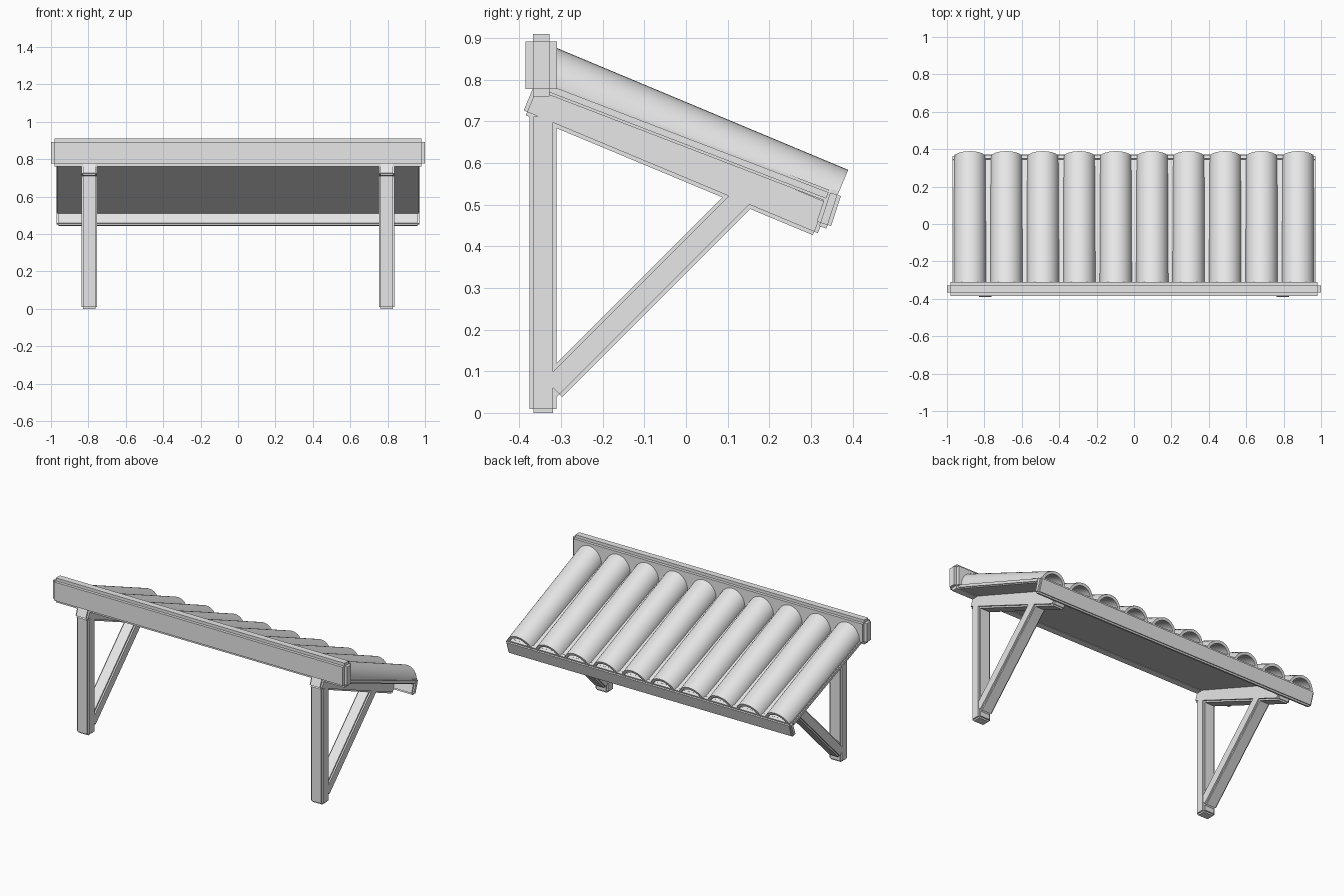
import bpy
import bmesh
import math
from mathutils import Vector

cube = bpy.data.objects.get("Cube")
if cube:
    bpy.data.objects.remove(cube, do_unlink=True)

# One light grey for the whole awning
LIGHT = bpy.data.materials.new("light grey")
LIGHT.use_nodes = True
LIGHT.diffuse_color = (0.8, 0.8, 0.8, 1)
LIGHT.node_tree.nodes["Principled BSDF"].inputs["Base Color"].default_value = (0.8, 0.8, 0.8, 1)


def add_object(name, mesh, location, tilt=0):
    obj = bpy.data.objects.new(name, mesh)
    obj.location = location
    obj.rotation_euler.x = math.radians(tilt)
    bpy.context.collection.objects.link(obj)
    return obj


def beam(name, location, size, tilt=0, notch=0.009):
    """Box with square-notched edges, tilted about the x axis."""
    mesh = bpy.data.meshes.new(name)
    bm = bmesh.new()
    bmesh.ops.create_cube(bm, size=1)
    bmesh.ops.scale(bm, vec=Vector(size), verts=bm.verts)
    bm.to_mesh(mesh)
    bm.free()
    mesh.materials.append(LIGHT)
    obj = add_object(name, mesh, location, tilt)
    bevel = obj.modifiers.new("notched edges", "BEVEL")
    bevel.width = notch
    bevel.segments = 2
    bevel.profile = 0


def tile_mesh(radius, wall, length, steps=20):
    """Hollow half-round tile running along +y."""
    bm = bmesh.new()
    angles = [math.pi * i / steps for i in range(steps + 1)]
    ring = [(radius, a) for a in angles] + [(radius - wall, a) for a in reversed(angles)]
    ends = [[bm.verts.new((r * math.cos(a), y, r * math.sin(a))) for r, a in ring]
            for y in (0, length)]
    count = len(ring)
    for i in range(count):
        j = (i + 1) % count
        bm.faces.new((ends[0][i], ends[0][j], ends[1][j], ends[1][i]))
    # End caps as strips of quads between the outer and inner arc
    for end in ends:
        for i in range(steps):
            bm.faces.new((end[i], end[i + 1], end[count - 2 - i], end[count - 1 - i]))
    bmesh.ops.recalc_face_normals(bm, faces=bm.faces)
    mesh = bpy.data.meshes.new("roof_tile")
    bm.to_mesh(mesh)
    bm.free()
    mesh.materials.append(LIGHT)
    return mesh


# Wall brackets: post, sloping rafter and diagonal brace
for side, x in (("left", 0.796), ("right", -0.796)):
    beam(f"{side}_post", (x, -0.343, 0.36), (0.084, 0.065, 0.72))
    beam(f"{side}_rafter", (x, -0.022, 0.614), (0.084, 0.765, 0.094), -22.65)
    beam(f"{side}_brace", (x, -0.087, 0.296), (0.08, 0.68, 0.067), 45)

# Ridge beam against the wall
beam("ridge_beam", (0, -0.3475, 0.835), (2.0, 0.075, 0.15), 0, 0.018)

# Roof deck
beam("roof_deck", (0, -0.003, 0.6535), (1.94, 0.745, 0.028), -21, 0.006)

# Eave board along the low edge
beam("eave_board", (0, 0.343, 0.49), (1.94, 0.036, 0.094), -18, 0.009)

# Row of half-round tiles
TILES, SPACING = 10, 0.195
mesh = tile_mesh(0.086, 0.016, 0.785)
tiles = [add_object(f"roof_tile_{i + 1}", mesh,
                    ((i - (TILES - 1) / 2) * SPACING, -0.368, 0.807), -22.7)
         for i in range(TILES)]
bpy.ops.object.select_all(action="DESELECT")
tiles[0].select_set(True)
bpy.context.view_layer.objects.active = tiles[0]
bpy.ops.object.shade_smooth_by_angle(angle=math.radians(35))
